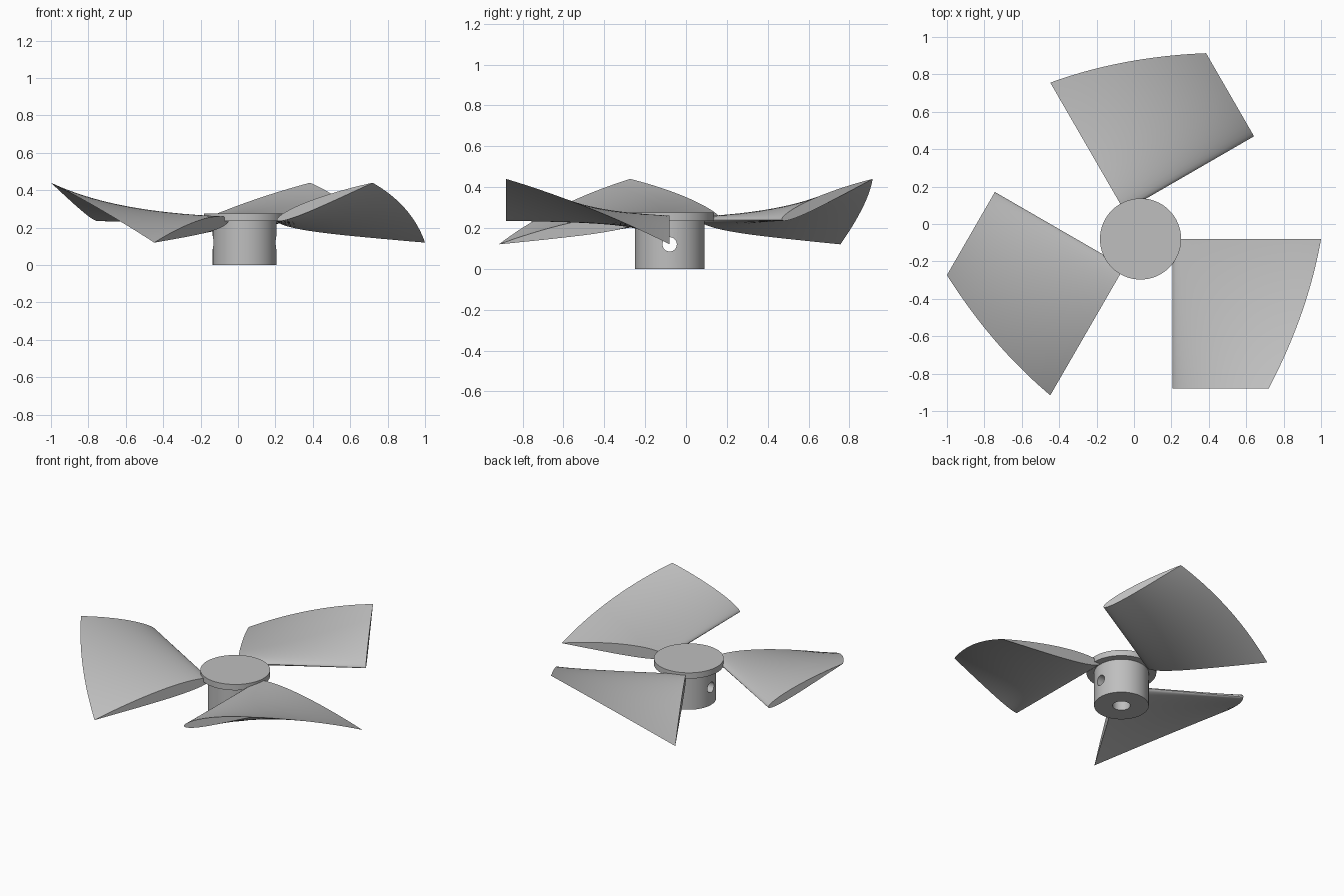
import bpy, bmesh, math
from mathutils import Matrix, Vector

cube = bpy.data.objects.get("Cube")
if cube:
    bpy.data.objects.remove(cube, do_unlink=True)

HUB = Vector((0.035, -0.08, 0))

grey = bpy.data.materials.new("plain grey")
grey.use_nodes = True
colour = (0.52, 0.52, 0.52, 1)
grey.diffuse_color = colour
grey.node_tree.nodes["Principled BSDF"].inputs["Base Color"].default_value = colour


def add_object(name, bm):
    mesh = bpy.data.meshes.new(name)
    bmesh.ops.recalc_face_normals(bm, faces=bm.faces)
    bm.to_mesh(mesh)
    bm.free()
    mesh.materials.append(grey)
    obj = bpy.data.objects.new(name, mesh)
    bpy.context.collection.objects.link(obj)
    return obj


def cylinder(name, radius, z0, z1, turn=Matrix()):
    bm = bmesh.new()
    bmesh.ops.create_cone(bm, cap_ends=True, segments=64, radius1=radius, radius2=radius,
                          depth=z1 - z0, matrix=turn @ Matrix.Translation((0, 0, (z0 + z1) / 2)))
    obj = add_object(name, bm)
    obj.location = HUB
    return obj


def smooth(obj):
    bpy.ops.object.select_all(action='DESELECT')
    obj.select_set(True)
    bpy.context.view_layer.objects.active = obj
    bpy.ops.object.shade_smooth_by_angle(angle=math.radians(35))


def cut(obj, cutter):
    mod = obj.modifiers.new("cut", 'BOOLEAN')
    mod.operation = 'DIFFERENCE'
    mod.solver = 'EXACT'
    mod.object = cutter
    bpy.context.view_layer.objects.active = obj
    bpy.ops.object.modifier_apply(modifier=mod.name)
    bpy.data.objects.remove(cutter, do_unlink=True)


# Hub with a shaft bore from below and a cross pin hole
hub = cylinder("hub", 0.17, 0, 0.236)
cut(hub, cylinder("shaft_bore", 0.055, -0.1, 0.2))
pin = cylinder("pin_hole", 0.035, -0.3, 0.3, Matrix.Rotation(math.pi / 2, 4, 'Y'))
pin.location.z = 0.12
cut(hub, pin)
smooth(hub)

# Disc cap on top of the hub
smooth(cylinder("hub_cap", 0.217, 0.235, 0.275))


def airfoil(steps=22, thick=0.095, camber=0.012):
    """Closed wing section of unit chord, blunt nose at 0."""
    upper, lower = [], []
    for i in range(steps + 1):
        x = (1 - math.cos(math.pi * i / steps)) / 2
        half = 5 * thick * (0.2969 * math.sqrt(x) - 0.126 * x - 0.3516 * x**2
                            + 0.2843 * x**3 - 0.1036 * x**4)
        mid = 4 * camber * x * (1 - x)
        upper.append((x, mid + half))
        lower.append((x, mid - half))
    return upper + lower[-2:0:-1]


def through(a, b, c, t):
    """Quadratic passing a, b, c at t = 0, 0.5, 1."""
    return a * (1 - t) * (1 - 2 * t) + b * 4 * t * (1 - t) + c * t * (2 * t - 1)


# Twisted blade: wing sections hinged on the straight leading edge
def blade(name, turn, stations=28):
    bm = bmesh.new()
    nose_x, nose_z = 0.172, 0.24
    section = airfoil()
    rings = []
    for s in range(stations + 1):
        t = s / stations
        run = through(0.965, 0.86, 0.685, t) - nose_x
        rise = through(0.12, 0.30, 0.44, t) - nose_z
        rings.append([bm.verts.new((nose_x + u * run - v * rise, -0.8 * t,
                                    nose_z + u * rise + v * run)) for u, v in section])
    n = len(section)
    for a, b in zip(rings, rings[1:]):
        for i in range(n):
            j = (i + 1) % n
            bm.faces.new((a[i], a[j], b[j], b[i]))
    bm.faces.new(rings[0])
    bm.faces.new(rings[-1])
    bmesh.ops.rotate(bm, verts=bm.verts, matrix=Matrix.Rotation(turn, 3, 'Z'))
    obj = add_object(name, bm)
    obj.location = HUB
    smooth(obj)


for k, side in enumerate(("right_front", "left_front", "back")):
    blade("blade_" + side, -k * math.tau / 3)
